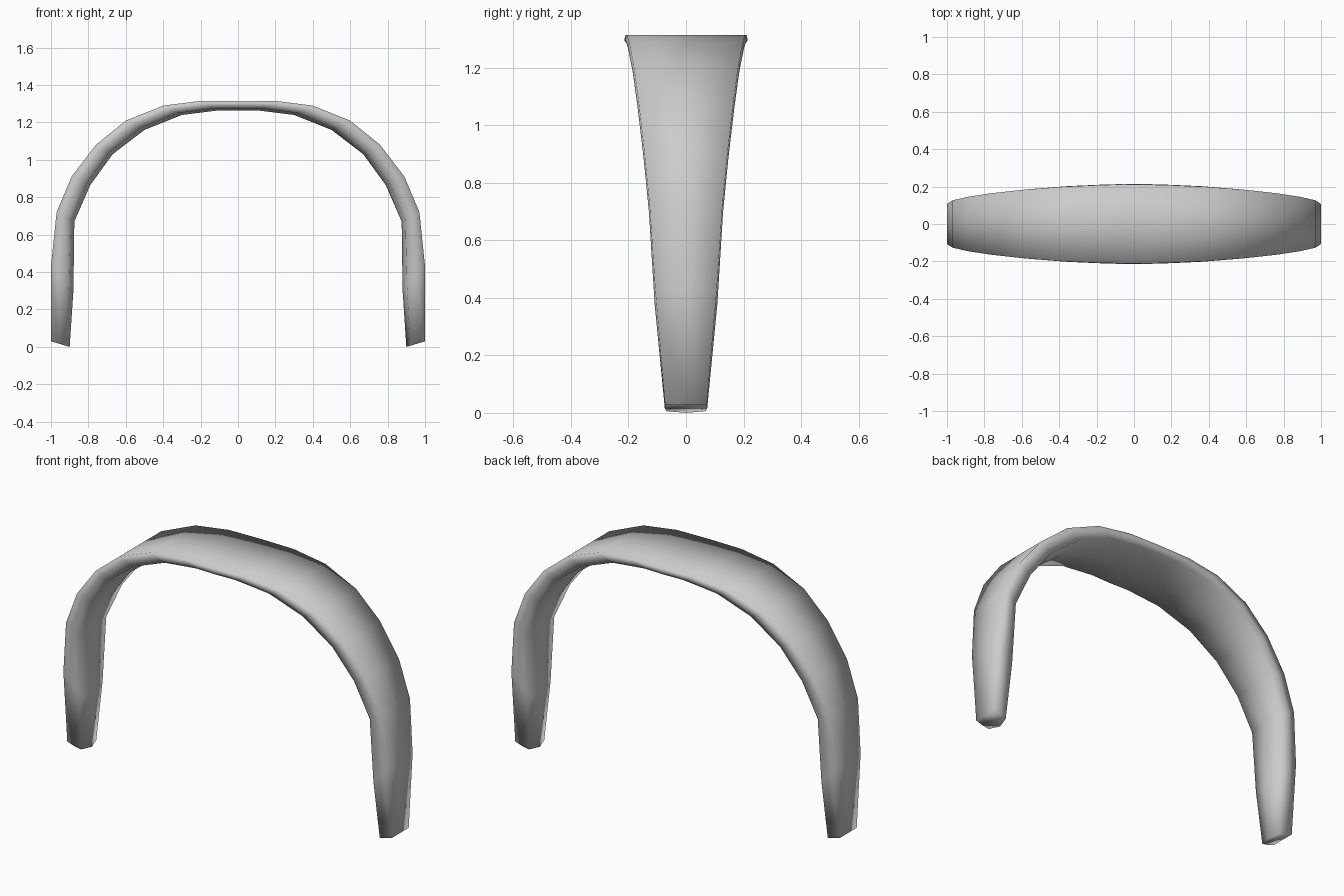
import bpy, bmesh

if "Cube" in bpy.data.objects:
    bpy.data.objects.remove(bpy.data.objects["Cube"])

# Half of the arch, crown to tip: outer x, outer z, inner x, inner z, half width
stations = [
    (0.00, 1.315, 0.00, 1.265, 0.215),
    (0.20, 1.315, 0.10, 1.265, 0.211),
    (0.40, 1.29, 0.30, 1.24, 0.202),
    (0.60, 1.21, 0.50, 1.16, 0.186),
    (0.76, 1.08, 0.67, 1.03, 0.168),
    (0.89, 0.91, 0.79, 0.865, 0.148),
    (0.97, 0.72, 0.875, 0.67, 0.129),
    (1.00, 0.43, 0.88, 0.30, 0.109),
    (1.00, 0.03, 0.90, 0.00, 0.074),
]
# Cross-section: fraction of half width, depth from outer (0) to inner (1)
section = [(0, 0), (0.98, 0), (1, 0.4), (0.92, 0.8), (0, 1),
           (-0.92, 0.8), (-1, 0.4), (-0.98, 0)]

# Mirror the stations to get the whole arch, left tip to right tip
path = [(-a, b, -c, d, w) for a, b, c, d, w in reversed(stations[1:])] + stations

bm = bmesh.new()
rings = []
for ox, oz, ix, iz, w in path:
    rings.append([bm.verts.new((ox + (ix - ox) * t, u * w, oz + (iz - oz) * t))
                  for u, t in section])

# Skin between rings, then close both tips
n = len(section)
for r, s in zip(rings, rings[1:]):
    for i in range(n):
        j = (i + 1) % n
        bm.faces.new((r[i], r[j], s[j], s[i]))
bm.faces.new(rings[0])
bm.faces.new(rings[-1])
bmesh.ops.recalc_face_normals(bm, faces=bm.faces[:])
for f in bm.faces:
    f.smooth = True

# Headband object
mesh = bpy.data.meshes.new("headband")
bm.to_mesh(mesh)
bm.free()
band = bpy.data.objects.new("headband", mesh)
bpy.context.collection.objects.link(band)
